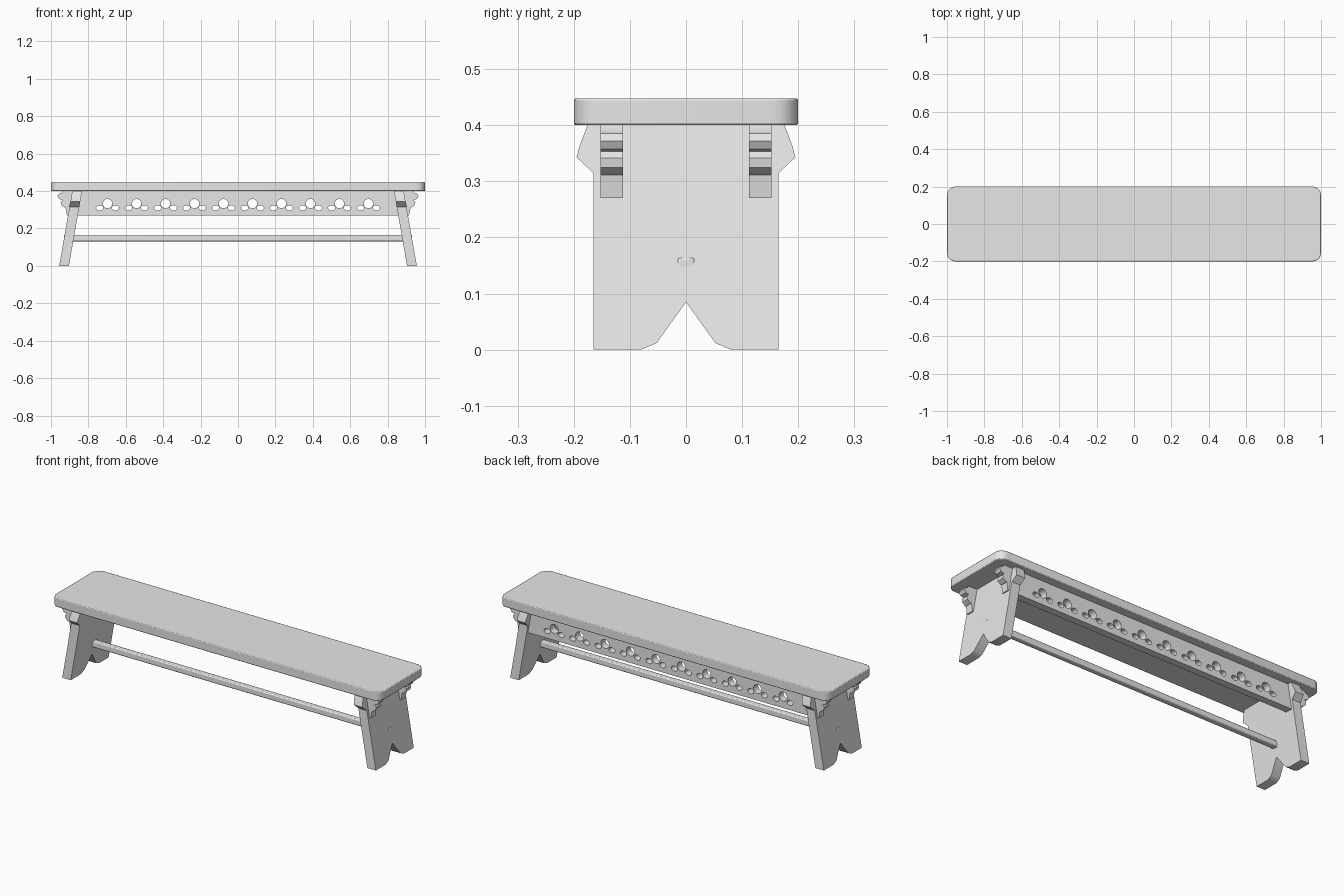
import bpy, bmesh, math
from mathutils import Matrix

cube = bpy.data.objects.get("Cube")
if cube:
    bpy.data.objects.remove(cube, do_unlink=True)

GREY = (0.8, 0.8, 0.8, 1)
mat = bpy.data.materials.new("plain_grey")
mat.use_nodes = True
mat.diffuse_color = GREY
mat.node_tree.nodes["Principled BSDF"].inputs["Base Color"].default_value = GREY


def finish(name, mesh, angle=35):
    mesh.materials.clear()
    mesh.materials.append(mat)
    obj = bpy.data.objects.new(name, mesh)
    bpy.context.collection.objects.link(obj)
    bpy.ops.object.select_all(action="DESELECT")
    obj.select_set(True)
    bpy.context.view_layer.objects.active = obj
    bpy.ops.object.shade_smooth_by_angle(angle=math.radians(angle))
    return obj


def prism(name, loops, half_depth, matrix):
    """Fill an outline (further loops are holes), extrude it and place it."""
    curve = bpy.data.curves.new(name, "CURVE")
    curve.dimensions = "2D"
    curve.fill_mode = "BOTH"
    curve.extrude = half_depth
    for loop in loops:
        spline = curve.splines.new("POLY")
        spline.points.add(len(loop) - 1)
        for point, (u, v) in zip(spline.points, loop):
            point.co = (u, v, 0, 1)
        spline.use_cyclic_u = True
    temp = bpy.data.objects.new("outline", curve)
    bpy.context.collection.objects.link(temp)
    graph = bpy.context.evaluated_depsgraph_get()
    mesh = bpy.data.meshes.new_from_object(temp.evaluated_get(graph))
    bpy.data.objects.remove(temp, do_unlink=True)
    bpy.data.curves.remove(curve)
    bm = bmesh.new()
    bm.from_mesh(mesh)
    bmesh.ops.remove_doubles(bm, verts=bm.verts, dist=0.0001)
    bm.transform(matrix)
    bmesh.ops.recalc_face_normals(bm, faces=bm.faces)
    bm.to_mesh(mesh)
    bm.free()
    return finish(name, mesh)


def box(name, size, centre, corner=0, edge=0.004):
    bm = bmesh.new()
    bmesh.ops.create_cube(bm, size=1)
    bmesh.ops.scale(bm, vec=size, verts=bm.verts)
    bmesh.ops.translate(bm, vec=centre, verts=bm.verts)
    if corner:
        upright = [e for e in bm.edges
                   if abs(e.verts[0].co.z - e.verts[1].co.z) > 0.01]
        bmesh.ops.bevel(bm, geom=upright, offset=corner, segments=5,
                        profile=0.5, affect="EDGES")
    mesh = bpy.data.meshes.new(name)
    bm.to_mesh(mesh)
    bm.free()
    obj = finish(name, mesh)
    bevel = obj.modifiers.new("soft_edges", "BEVEL")
    bevel.width = edge
    bevel.segments = 2
    bevel.limit_method = "ANGLE"
    bevel.angle_limit = math.radians(50)
    return obj


def oval(u, v, ru, rv, n=16):
    steps = [2 * math.pi * i / n for i in range(n)]
    return [(u + ru * math.cos(a), v + rv * math.sin(a)) for a in steps]


def upright_xz(y, side=1):
    """Outline u, v becomes x, z at depth y."""
    return Matrix(((side, 0, 0, 0), (0, 0, -1, y), (0, 1, 0, 0), (0, 0, 0, 1)))


# Seat plank and stretcher rail
box("seat", (2, 0.4, 0.048), (0, 0, 0.424), corner=0.045)
box("stretcher", (1.86, 0.032, 0.033), (0, 0, 0.148), edge=0.005)

# Splayed legs with a notched foot and flared ears
half = [(0.052, 0.012), (0.08, 0), (0.165, 0), (0.165, 0.315),
        (0.195, 0.343), (0.19, 0.362), (0.175, 0.402)]
leg = [(0, 0.085)] + half + [(-u, v) for u, v in reversed(half)]

# Scalloped bracket outside each leg
bracket = [(0.85, 0.402), (0.935, 0.402), (0.945, 0.39), (0.96, 0.385),
           (0.965, 0.372), (0.957, 0.358), (0.938, 0.353), (0.948, 0.342),
           (0.945, 0.325), (0.932, 0.315), (0.922, 0.311), (0.915, 0.27),
           (0.875, 0.27)]

for side, label in ((1, "left"), (-1, "right")):
    slant = Matrix(((0, -0.175 * side, side, 0.93 * side),
                    (1, 0, 0, 0), (0, 1, 0, 0), (0, 0, 0, 1)))
    prism(label + "_leg", [leg], 0.026, slant)
    for y, end in ((-0.132, "front"), (0.132, "back")):
        prism(f"{label}_{end}_bracket", [bracket], 0.02, upright_xz(y, side))

# Back apron pierced by ten trefoils
apron = [[(-0.87, 0.27), (0.87, 0.27), (0.87, 0.402), (-0.87, 0.402)]]
for i in range(10):
    x = (i - 4.5) * 0.155
    apron.append(oval(x, 0.333, 0.025, 0.025))
    for s in (-1, 1):
        apron.append(oval(x + s * 0.042, 0.31, 0.019, 0.014))
prism("back_apron", apron, 0.02, upright_xz(0.132))
